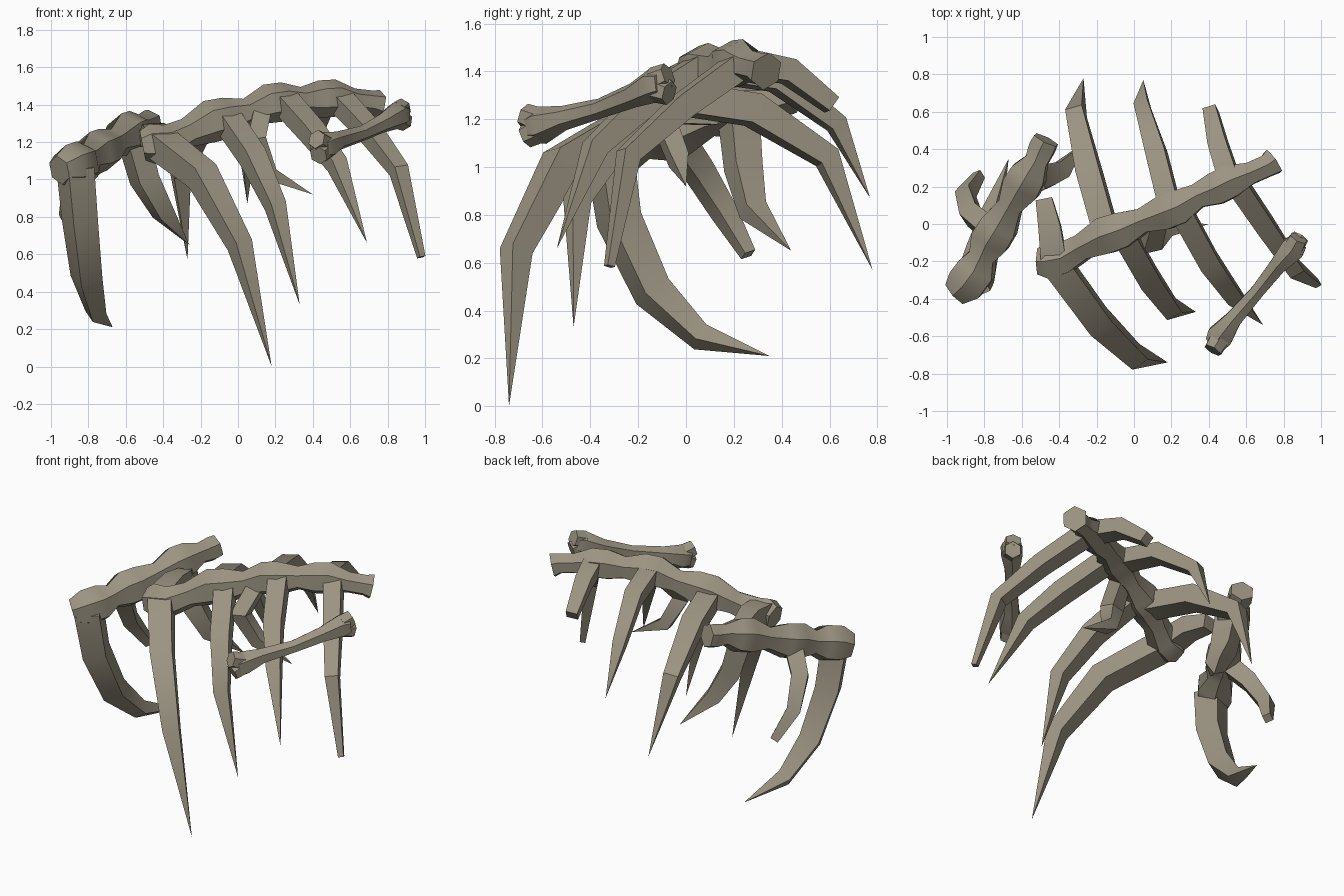
import bpy, bmesh, math
from mathutils import Vector

bone = bpy.data.materials.new("old bone")
bone.diffuse_color = (0.33, 0.295, 0.225, 1)


def tube(name, pts, sides=6, start=(0, 0, 1), turn=0.0, scale=1.0, smooth=35):
    """Faceted tube through (x, y, z, radius) points; radius 0 makes a sharp tip."""
    bm = bmesh.new()
    ps = [Vector(p[:3]) for p in pts]
    ref = Vector(start)
    rings = []
    for i, p in enumerate(ps):
        a = (p - ps[i - 1]).normalized() if i else Vector()
        b = (ps[i + 1] - p).normalized() if i < len(ps) - 1 else Vector()
        t = (a + b).normalized()
        ref = (ref - t * ref.dot(t)).normalized()
        side = t.cross(ref)
        r = pts[i][3] * scale
        if r == 0:
            rings.append([bm.verts.new(p)])
            continue
        ring = []
        for k in range(sides):
            ang = 2 * math.pi * k / sides + turn
            ring.append(bm.verts.new(p + r * (ref * math.cos(ang) + side * math.sin(ang))))
        rings.append(ring)
    for lo, hi in zip(rings, rings[1:]):
        for k in range(sides):
            n = (k + 1) % sides
            if len(hi) == 1:
                bm.faces.new((lo[k], lo[n], hi[0]))
            else:
                bm.faces.new((lo[k], lo[n], hi[n], hi[k]))
    for end in (rings[0], rings[-1]):
        if len(end) > 1:
            bm.faces.new(end)
    bmesh.ops.recalc_face_normals(bm, faces=bm.faces)
    me = bpy.data.meshes.new(name)
    bm.to_mesh(me)
    bm.free()
    me.materials.append(bone)
    ob = bpy.data.objects.new(name, me)
    bpy.context.collection.objects.link(ob)
    bpy.ops.object.select_all(action='DESELECT')
    ob.select_set(True)
    bpy.context.view_layer.objects.active = ob
    bpy.ops.object.shade_smooth_by_angle(angle=math.radians(smooth))
    return ob


# knobbly spines
tube("main_spine", [
    (-0.51, -0.20, 1.18, .08), (-0.46, -0.20, 1.19, .108), (-0.37, -0.18, 1.20, .095),
    (-0.27, -0.12, 1.25, .08), (-0.15, -0.06, 1.31, .115), (-0.06, -0.03, 1.33, .11),
    (0.05, 0.02, 1.36, .075), (0.16, 0.06, 1.405, .105), (0.24, 0.09, 1.415, .105),
    (0.34, 0.15, 1.42, .075), (0.44, 0.19, 1.43, .10), (0.52, 0.23, 1.435, .10),
    (0.62, 0.27, 1.42, .067), (0.71, 0.31, 1.41, .067), (0.745, 0.335, 1.40, .08)], smooth=50)
tube("broken_spine", [
    (-0.955, -0.37, 1.05, .08), (-0.90, -0.32, 1.07, .118), (-0.84, -0.24, 1.09, .118),
    (-0.81, -0.17, 1.11, .08), (-0.77, -0.09, 1.14, .118), (-0.72, -0.01, 1.16, .115),
    (-0.66, 0.10, 1.20, .075), (-0.60, 0.20, 1.24, .118), (-0.56, 0.27, 1.26, .11),
    (-0.52, 0.34, 1.28, .07), (-0.49, 0.41, 1.29, .08), (-0.47, 0.45, 1.30, .075)], smooth=50)

# ribs, front side of the main spine
front = [
    [(-.41, -.22, 1.19, .085), (-.19, -.52, 1.02, .08), (.01, -.71, .65, .06), (.18, -.74, 0, 0)],
    [(-.07, -.03, 1.34, .07), (.08, -.29, 1.12, .068), (.20, -.455, .86, .053), (.33, -.47, .33, 0)],
    [(.24, .09, 1.43, .068), (.40, -.20, 1.25, .065), (.53, -.38, 1.08, .052), (.69, -.54, .66, 0)],
    [(.54, .23, 1.43, .065), (.71, -.02, 1.25, .06), (.86, -.24, 1.05, .048), (.98, -.32, .585, .02)],
]
# ribs, back side of the main spine
back = [
    [(-.43, -.18, 1.21, .08), (-.45, -.02, 1.24, .07), (-.48, .13, 1.22, .052)],
    [(-.15, -.04, 1.29, .075), (-.24, .28, 1.24, .075), (-.31, .59, 1.04, .055), (-.27, .78, .57, 0)],
    [(.20, .06, 1.42, .065), (.12, .38, 1.37, .062), (.045, .63, 1.18, .045), (.05, .77, .87, 0)],
    [(.52, .21, 1.44, .066), (.45, .43, 1.40, .058), (.41, .61, 1.26, .042)],
]
# ribs of the broken spine, and a splinter under the main spine
loose = [
    [(-.87, -.32, 1.06, .09), (-.845, -.28, .78, .085), (-.81, -.14, .48, .075),
     (-.76, .06, .29, .05), (-.67, .35, .21, 0)],
    [(-.76, -.04, 1.12, .065), (-.87, .05, .99, .06), (-.90, .16, .81, .05), (-.83, .26, .635, .03)],
    [(-.56, .22, 1.22, .078), (-.50, .24, 1.0, .072), (-.40, .28, .82, .055), (-.26, .44, .65, 0)],
    [(.12, .02, 1.35, .055), (.09, -.10, 1.21, .06), (.17, -.03, 1.03, .045), (.40, 0, .92, 0)],
]
for group, ribs in (("front_rib", front), ("back_rib", back), ("loose_rib", loose)):
    for i, pts in enumerate(ribs, 1):
        tube(f"{group}_{i}", pts, sides=4, start=(0.9, 0.43, 0.1), turn=math.pi / 4, scale=1.2)

# single limb bone with forked ends
tube("limb_bone_shaft", [
    (.435, -.64, 1.165, .065), (.46, -.60, 1.175, .08), (.53, -.51, 1.205, .052),
    (.66, -.36, 1.245, .042), (.77, -.22, 1.30, .052), (.85, -.13, 1.345, .075),
    (.88, -.095, 1.35, .06)])
for i, (a, b) in enumerate([
        ((.46, -.61, 1.19), (.42, -.675, 1.215)), ((.46, -.61, 1.16), (.43, -.67, 1.13)),
        ((.85, -.13, 1.36), (.88, -.075, 1.385)), ((.85, -.13, 1.33), (.89, -.07, 1.31))], 1):
    tube(f"limb_bone_knob_{i}", [(*a, .06), (*b, .052)])
